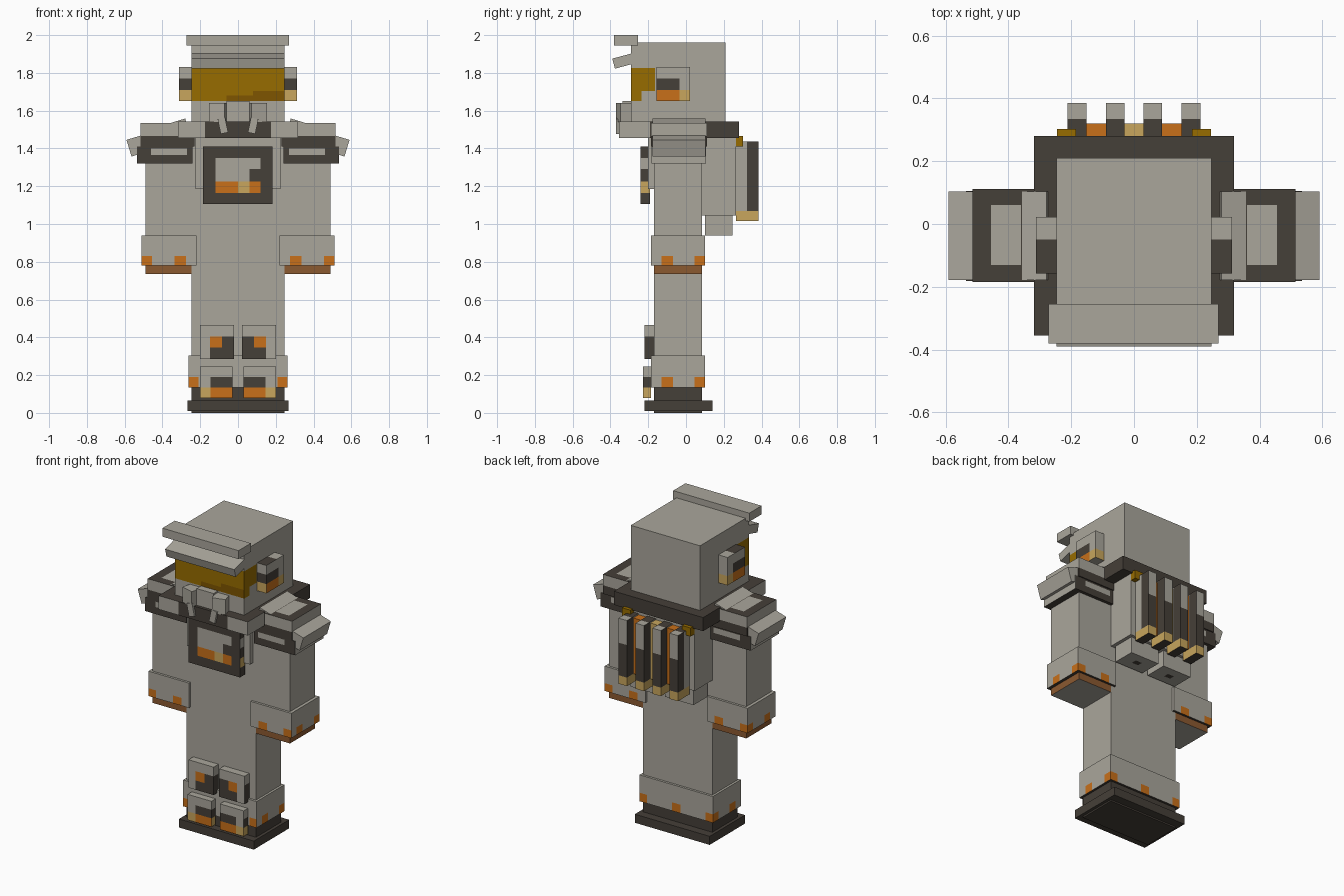
import bpy
import bmesh
from math import radians
from mathutils import Matrix, Vector

if "Cube" in bpy.data.objects:
    bpy.data.objects.remove(bpy.data.objects["Cube"])

COLOURS = {
    "light grey": (0.40, 0.38, 0.33),
    "charcoal": (0.06, 0.05, 0.04),
    "orange": (0.58, 0.16, 0.01),
    "tan": (0.58, 0.38, 0.11),
    "amber": (0.31, 0.15, 0.0),
    "dark amber": (0.21, 0.09, 0.0),
    "brown": (0.26, 0.1, 0.03),
}
NAMES = list(COLOURS)
MATERIALS = []
for colour_name, rgb in COLOURS.items():
    material = bpy.data.materials.new(colour_name)
    material.use_nodes = True
    material.diffuse_color = (*rgb, 1)
    shader = material.node_tree.nodes["Principled BSDF"]
    shader.inputs["Base Color"].default_value = (*rgb, 1)
    shader.inputs["Roughness"].default_value = 1
    MATERIALS.append(material)

AXES = {"x": Vector((1, 0, 0)), "y": Vector((0, 1, 0)), "z": Vector((0, 0, 1))}
SIDES = {
    "front": -AXES["y"], "back": AXES["y"], "left": AXES["x"],
    "right": -AXES["x"], "top": AXES["z"], "bottom": -AXES["z"],
}


def paint(sides, colour, **ranges):
    """Describe a painted patch: which sides, which colour, and its limits."""
    return sides.split(), colour, ranges


def finish(name, mesh_data):
    mesh = bpy.data.meshes.new(name)
    mesh_data.to_mesh(mesh)
    for material in MATERIALS:
        mesh.materials.append(material)
    bpy.context.collection.objects.link(bpy.data.objects.new(name, mesh))


def box(name, x, y, z, colour="light grey", patches=(), tilt=None, paired=False):
    """Box between limits, with cut colour patches, a tilt and a mirrored twin."""
    bm = bmesh.new()
    centre = Vector([sum(limits) / 2 for limits in (x, y, z)])
    size = [limits[1] - limits[0] for limits in (x, y, z)]
    bmesh.ops.create_cube(bm, size=1, matrix=Matrix.Translation(centre) @ Matrix.Diagonal((*size, 1)))
    for sides, patch_colour, ranges in patches:
        for axis, limits in ranges.items():
            for limit in limits:
                geometry = bm.verts[:] + bm.edges[:] + bm.faces[:]
                bmesh.ops.bisect_plane(bm, geom=geometry, plane_co=AXES[axis] * limit, plane_no=AXES[axis])
    bm.normal_update()
    for face in bm.faces:
        face.material_index = NAMES.index(colour)
        middle = face.calc_center_median()
        for sides, patch_colour, ranges in patches:
            facing = "all" in sides or any(face.normal.dot(SIDES[s]) > 0.9 for s in sides)
            inside = all(r[0] <= middle.dot(AXES[a]) <= r[1] for a, r in ranges.items())
            if facing and inside:
                face.material_index = NAMES.index(patch_colour)
    if tilt:
        axis, angle = tilt
        turn = Matrix.Rotation(radians(angle), 4, axis.upper())
        bmesh.ops.transform(bm, verts=bm.verts, matrix=Matrix.Translation(centre) @ turn @ Matrix.Translation(-centre))
    finish("left_" + name if paired else name, bm)
    if paired:
        bmesh.ops.scale(bm, vec=(-1, 1, 1), verts=bm.verts)
        bmesh.ops.reverse_faces(bm, faces=bm.faces)
        finish("right_" + name, bm)
    bm.free()


# Body, arms and boots
BODY_DEPTH = (-0.17, 0.085)
box("body_and_legs", (-0.247, 0.247), BODY_DEPTH, (0, 1.46),
    patches=[paint("all", "charcoal", z=(0, 0.14))])
box("arm", (0.247, 0.49), BODY_DEPTH, (0.735, 1.46), paired=True,
    patches=[paint("all", "brown", z=(0.735, 0.79))])
box("boot_sole", (-0.267, 0.267), (-0.22, 0.14), (0.01, 0.065), "charcoal")

# Cuffs with orange studs along the lower rim
CUFF_DEPTH = (-0.185, 0.1)
SIDE_STUDS = [(-0.13, -0.07), (0.045, 0.1)]
low, high = 0.78, 0.94
rim = (low, low + 0.05)
studs = [paint("left", "orange", y=s, z=rim) for s in SIDE_STUDS]
studs += [paint("front back", "orange", x=s, z=rim) for s in [(0.275, 0.335), (0.455, 0.51)]]
studs.append(paint("bottom", "charcoal"))
box("wrist_cuff", (0.22, 0.51), CUFF_DEPTH, (low, high), patches=studs, paired=True)
low, high = 0.135, 0.305
rim = (low, low + 0.055)
studs = [paint("left right", "orange", y=s, z=rim) for s in SIDE_STUDS]
studs += [paint("front back", "orange", x=s, z=rim) for s in [(-0.262, -0.21), (0.21, 0.262)]]
studs.append(paint("back", "orange", x=(-0.03, 0.03), z=rim))
studs.append(paint("bottom", "charcoal"))
box("ankle_cuff", (-0.262, 0.262), CUFF_DEPTH, (low, high), patches=studs)

# Knee and shin plates
box("knee_plate", (0.02, 0.2), (-0.22, -0.17), (0.285, 0.465), paired=True, patches=[
    paint("front", "charcoal", x=(0.02, 0.148), z=(0.285, 0.405)),
    paint("left right bottom", "charcoal", z=(0.285, 0.405)),
    paint("front", "orange", x=(0.085, 0.148), z=(0.345, 0.405))])
box("shin_plate", (0.03, 0.2), (-0.228, -0.185), (0.08, 0.245), paired=True, patches=[
    paint("front", "charcoal", x=(0.03, 0.145), z=(0.135, 0.19)),
    paint("left right", "charcoal", z=(0.135, 0.19)),
    paint("all", "tan", z=(0.08, 0.135)),
    paint("front", "orange", x=(0.03, 0.145), z=(0.08, 0.135))])

# Chest harness and panel
box("chest_harness", (-0.225, 0.225), (-0.2, -0.16), (1.185, 1.46))
panel_left, panel_right = -0.12, 0.12
box("chest_panel", (-0.185, 0.182), (-0.24, -0.19), (1.105, 1.41), "charcoal", [
    paint("front", "light grey", x=(panel_left, panel_right), z=(1.225, 1.35)),
    paint("front", "charcoal", x=(0.06, panel_right), z=(1.225, 1.29)),
    paint("front", "orange", x=(panel_left, panel_right), z=(1.165, 1.225)),
    paint("front", "tan", x=(0, 0.06), z=(1.165, 1.225)),
    paint("left right", "tan", z=(1.165, 1.225)),
    paint("left right", "light grey", z=(1.29, 1.35))])

# Collar and shoulder armour
box("collar", (-0.318, 0.318), (-0.355, 0.28), (1.455, 1.543), "charcoal", [
    paint("front", "light grey", x=(-0.32, -0.175)),
    paint("front", "light grey", x=(0.175, 0.32)),
    paint("left right", "light grey", y=(-0.36, -0.19))])
PAD_DEPTH = (-0.185, 0.112)
box("shoulder_pad", (0.23, 0.515), PAD_DEPTH, (1.41, 1.535), "charcoal", paired=True, patches=[
    paint("front back left", "light grey", z=(1.465, 1.535)),
    paint("top", "light grey", x=(0.36, 0.455), y=(-0.13, 0.06))])
box("lower_shoulder_pad", (0.24, 0.535), (-0.182, 0.105), (1.32, 1.41), "charcoal", paired=True, patches=[
    paint("front back", "light grey", x=(0.27, 0.46), z=(1.365, 1.4)),
    paint("left", "light grey")])
FLAP_DEPTH = (-0.178, 0.103)
box("shoulder_flap", (0.445, 0.58), FLAP_DEPTH, (1.375, 1.467), tilt=("y", 17), paired=True)
box("shoulder_wedge", (0.27, 0.37), FLAP_DEPTH, (1.495, 1.545), tilt=("y", 17), paired=True)

# Helmet with wraparound visor
box("helmet", (-0.247, 0.247), (-0.29, 0.21), (1.5, 1.96), patches=[
    paint("front", "amber", z=(1.65, 1.825)),
    paint("left right", "amber", y=(-0.29, -0.165), z=(1.705, 1.825)),
    paint("left right", "amber", y=(-0.29, -0.235), z=(1.65, 1.705)),
    paint("front", "dark amber", x=(-0.06, 0.247), z=(1.65, 1.68)),
    paint("front", "dark amber", x=(0.08, 0.247), z=(1.68, 1.705))])
box("helmet_brim", (-0.273, 0.27), (-0.38, -0.255), (1.945, 2))
box("visor_hood", (-0.247, 0.247), (-0.385, -0.28), (1.835, 1.89), tilt=("x", 15))
box("ear_unit", (0.24, 0.312), (-0.157, 0.022), (1.65, 1.83), paired=True, patches=[
    paint("front", "charcoal", z=(1.71, 1.77)),
    paint("top", "charcoal", y=(-0.16, -0.05)),
    paint("left", "charcoal", y=(-0.16, -0.035), z=(1.71, 1.77)),
    paint("all", "tan", z=(1.65, 1.71)),
    paint("left", "orange", y=(-0.16, -0.035), z=(1.65, 1.71))])

# Breathing mask
box("mask_filter", (0.06, 0.145), (-0.36, -0.28), (1.54, 1.64), tilt=("z", 15), paired=True)
box("mask_tube", (0.06, 0.1), (-0.37, -0.31), (1.48, 1.56), tilt=("y", 12), paired=True)
box("mask_centre", (-0.06, 0.06), (-0.335, -0.28), (1.53, 1.65))

# Backpack with thrusters and a row of tanks
box("backpack", (-0.247, 0.247), (0.08, 0.265), (1.045, 1.46))
box("thruster", (0.02, 0.225), (0.1, 0.245), (0.94, 1.05), paired=True, patches=[
    paint("bottom", "charcoal", x=(0.1, 0.145), y=(0.155, 0.19))])
box("tank_rack", (-0.21, 0.21), (0.26, 0.32), (1.07, 1.43), "orange", [
    paint("left right", "light grey"),
    paint("all", "tan", x=(-0.03, 0.03))])
box("rack_clip", (0.185, 0.245), (0.26, 0.303), (1.41, 1.465), "amber", paired=True)
for label, inner in (("inner", 0.03), ("outer", 0.152)):
    box(label + "_tank", (inner, inner + 0.06), (0.265, 0.385), (1.015, 1.438), "charcoal", paired=True, patches=[
        paint("left right", "light grey", y=(0.265, 0.322)),
        paint("top", "light grey", y=(0.335, 0.385)),
        paint("back", "light grey", z=(1.28, 1.438)),
        paint("all", "tan", z=(1.015, 1.07))])
